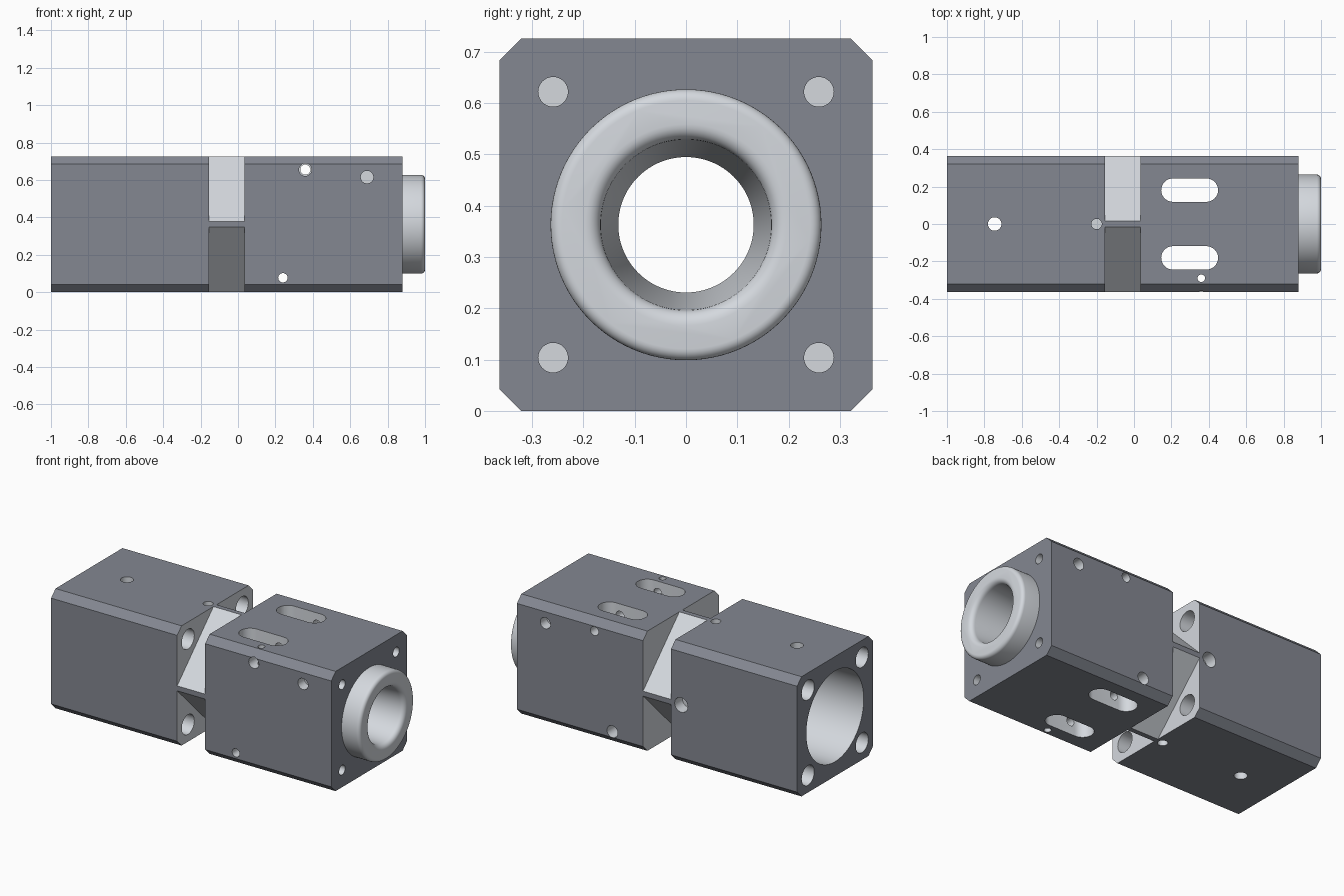
import bpy, bmesh, math
from mathutils import Vector

if "Cube" in bpy.data.objects:
    bpy.data.objects.remove(bpy.data.objects["Cube"])

C = 0.363          # half width of the block and height of its axis
H, CH, X1 = 0.363, 0.042, 0.88


def finish(bm, name):
    bmesh.ops.recalc_face_normals(bm, faces=bm.faces)
    me = bpy.data.meshes.new(name)
    bm.to_mesh(me)
    bm.free()
    ob = bpy.data.objects.new(name, me)
    bpy.context.collection.objects.link(ob)
    return ob


def loft(name, rings):
    """Closed solid through a list of rings with equal point counts."""
    bm = bmesh.new()
    vs = [[bm.verts.new(p) for p in r] for r in rings]
    n = len(vs[0])
    for a, b in zip(vs, vs[1:]):
        for i in range(n):
            bm.faces.new((a[i], a[(i + 1) % n], b[(i + 1) % n], b[i]))
    bm.faces.new(vs[0])
    bm.faces.new(vs[-1])
    return finish(bm, name)


def prism(name, pts, x0, x1):
    """Extrude a (y, z) outline, measured from the axis, along x."""
    return loft(name, [[(x, y, z + C) for y, z in pts] for x in (x0, x1)])


def lathe(name, profile, axis='X', at=(0, 0, 0), n=64):
    """Revolve (distance, radius) points about an axis."""
    frames = {'X': ((1, 0, 0), (0, 1, 0), (0, 0, 1)),
              'Y': ((0, 1, 0), (0, 0, 1), (1, 0, 0)),
              'Z': ((0, 0, 1), (1, 0, 0), (0, 1, 0))}
    d, u, v = (Vector(w) for w in frames[axis])
    ang = [2 * math.pi * i / n for i in range(n)]
    return loft(name, [[Vector(at) + d * t + (u * math.cos(a) + v * math.sin(a)) * r
                        for a in ang] for t, r in profile])


def combine(tool, op='DIFFERENCE'):
    mod = body.modifiers.new(op, 'BOOLEAN')
    mod.operation, mod.solver, mod.object = op, 'EXACT', tool
    bpy.context.view_layer.objects.active = body
    bpy.ops.object.modifier_apply(modifier=mod.name)
    bpy.data.objects.remove(tool)


def drill(axis, at, *profile):
    combine(lathe("drill", profile, axis, at, 32))


def arc(cx, cr, rad, a0, a1, n=6):
    return [(cx + rad * math.sin(t), cr + rad * math.cos(t))
            for t in (math.radians(a0 + (a1 - a0) * i / n) for i in range(n + 1))]


# Chamfered square block
k = H - CH
body = prism("spindle_housing", [(H, -k), (H, k), (k, H), (-k, H),
                                 (-H, k), (-H, -k), (-k, -H), (k, -H)], -1, X1)

# Diagonal corner notches leaving a diamond neck
for sy in (1, -1):
    for sz in (1, -1):
        combine(prism("notch", [(sy * 0.43, sz * -0.052), (sy * 0.43, sz * 0.43),
                                (sy * -0.052, sz * 0.43)], -0.154, 0.034))

# Round nose on the right end
combine(lathe("nose", [(0.8, 0.264)] + arc(0.978, 0.242, 0.022, 0, 90), 'X', (0, 0, C), 96), 'UNION')

# Main bore: wide rear socket, straight passage, tapered rounded mouth
combine(lathe("bore", [(-1.05, 0.275), (-0.28, 0.275), (-0.28, 0.132), (0.5, 0.132)]
              + arc(0.97, 0.196, 0.03, 180, 90) + [(1.05, 0.196)], 'X', (0, 0, C), 96))

# Corner bolt holes at both ends
for sy in (1, -1):
    for sz in (1, -1):
        at = (0, sy * 0.259, C + sz * 0.259)
        drill('X', at, (-1.05, 0.06), (-0.1, 0.06))
        drill('X', at, (0.74, 0.029), (0.9, 0.029))

# Two long slots through top and bottom
for sy in (1, -1):
    outline = []
    for cx, start in ((0.387, -90), (0.208, 90)):
        for i in range(17):
            t = math.radians(start + 180 * i / 16)
            outline.append((cx + 0.0625 * math.cos(t), sy * 0.181 + 0.0625 * math.sin(t)))
    combine(loft("slot", [[(x, y, z) for x, y in outline] for z in (-0.05, 0.8)]))

# Cross holes running right through, each wider at one end
drill('Y', (0.36, 0, 0.655), (-0.4, 0.034), (-0.25, 0.034), (-0.25, 0.027), (0.4, 0.027))
drill('Y', (0.24, 0, 0.077), (-0.4, 0.025), (0.25, 0.025), (0.25, 0.036), (0.4, 0.036))
drill('Z', (0.36, -0.29, 0), (-0.05, 0.02), (0.8, 0.02))
drill('Z', (-0.745, 0, 0), (-0.05, 0.036), (0.8, 0.036))

# Blind screw holes
for s in (1, -1):
    drill('Y', (0.69, 0, 0.615), (s * 0.3, 0.034), (s * 0.4, 0.034))
    drill('Z', (-0.2, 0, C), (s * 0.29, 0.028), (s * 0.4, 0.028))
drill('Y', (-0.222, 0, C), (0.29, 0.044), (0.4, 0.044))

# Dark outer skin, bright machined cuts and nose
for name, col in (("dark_skin", (0.23, 0.245, 0.285, 1)), ("bright_metal", (0.66, 0.69, 0.73, 1))):
    mat = bpy.data.materials.new(name)
    mat.diffuse_color = col
    mat.use_nodes = True
    mat.node_tree.nodes["Principled BSDF"].inputs["Base Color"].default_value = mat.diffuse_color
    body.data.materials.append(mat)
for f in body.data.polygons:
    x, y, z = f.center
    y, z = abs(y), abs(z - C)
    ends = abs(f.normal.x) > 0.99 and min(abs(x + 1), abs(x - X1)) < 1e-3
    sides = abs(f.normal.x) < 0.01 and max(y - H, z - H, y + z - 2 * H + CH) > -1e-3
    f.material_index = 0 if ends or sides else 1

bpy.ops.object.select_all(action='DESELECT')
body.select_set(True)
bpy.context.view_layer.objects.active = body
bpy.ops.object.shade_smooth_by_angle(angle=math.radians(30))
